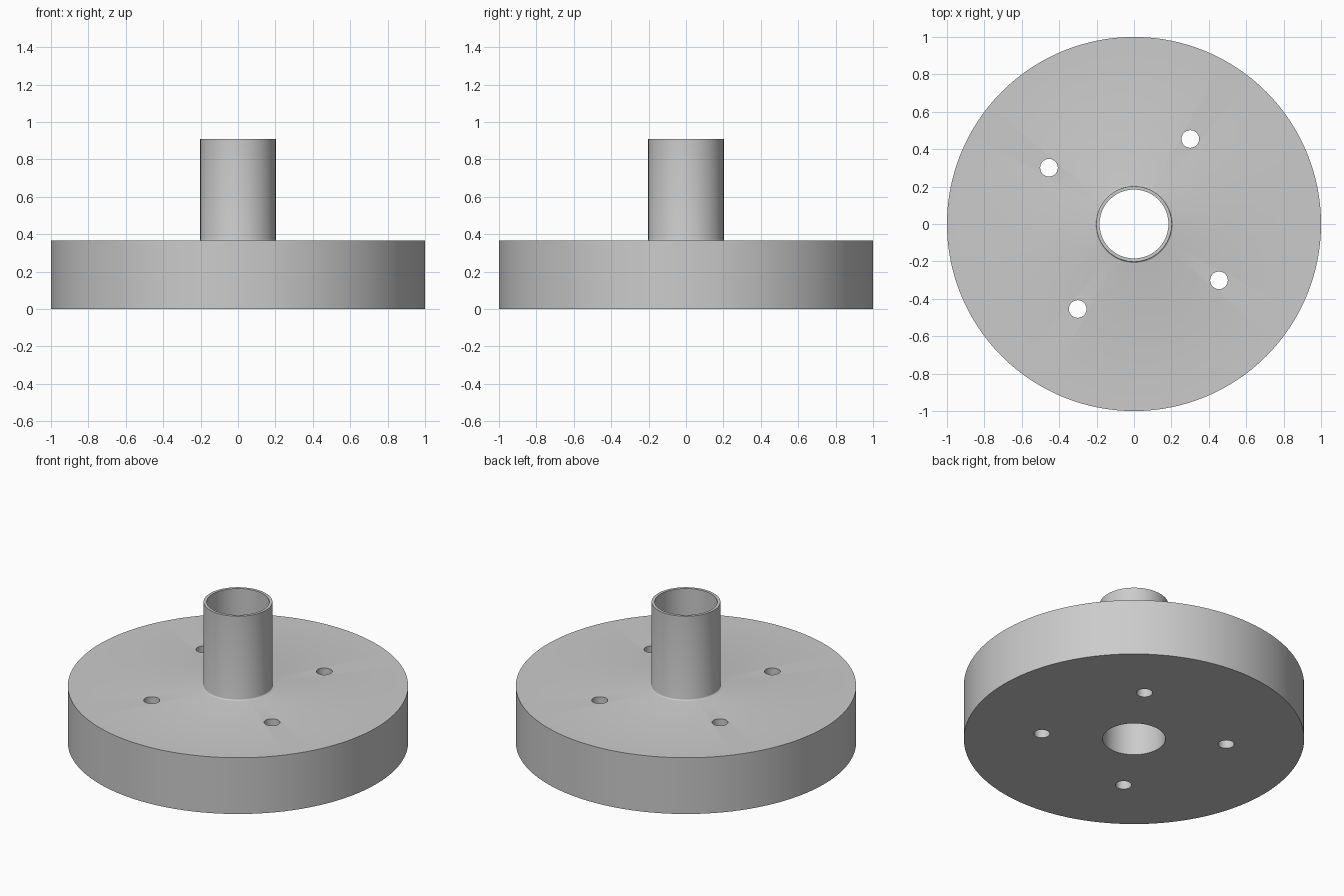
import bpy, bmesh
from math import radians, cos, sin, tau

cube = bpy.data.objects.get("Cube")
if cube:
    bpy.data.objects.remove(cube)

grey = bpy.data.materials.new("machined grey")
grey.use_nodes = True
colour = (0.6, 0.6, 0.6, 1)
grey.diffuse_color = colour
grey.node_tree.nodes["Principled BSDF"].inputs["Base Color"].default_value = colour

RADIUS, THICKNESS, HEIGHT = 1.0, 0.365, 0.91
TUBE, BORE, FILLET = 0.202, 0.184, 0.008


def lathe(name, profile, sides):
    """Revolve a closed (radius, z) profile around z."""
    bm = bmesh.new()
    rings = [[bm.verts.new((r * cos(tau * i / sides), r * sin(tau * i / sides), z))
              for r, z in profile] for i in range(sides)]
    n = len(profile)
    for i in range(sides):
        a, b = rings[i], rings[(i + 1) % sides]
        for j in range(n):
            k = (j + 1) % n
            bm.faces.new((a[j], b[j], b[k], a[k]))
    bmesh.ops.recalc_face_normals(bm, faces=bm.faces)
    mesh = bpy.data.meshes.new(name)
    bm.to_mesh(mesh)
    bm.free()
    mesh.materials.append(grey)
    obj = bpy.data.objects.new(name, mesh)
    bpy.context.collection.objects.link(obj)
    return obj


# Disc and hollow neck, joined by a small fillet
fillet = [(TUBE + FILLET * (1 - sin(radians(a))), THICKNESS + FILLET * (1 - cos(radians(a))))
          for a in (0, 30, 60, 90)]
flange = lathe("flange", [(BORE, 0), (RADIUS, 0), (RADIUS, THICKNESS)] + fillet
               + [(TUBE, HEIGHT), (BORE, HEIGHT)], 128)

# Four bolt holes on a turned bolt circle
for i in range(4):
    angle = radians(56.5 + 90 * i)
    bpy.ops.mesh.primitive_cylinder_add(
        vertices=48, radius=0.047, depth=1,
        location=(0.545 * cos(angle), 0.545 * sin(angle), THICKNESS / 2))
    cutter = bpy.context.object
    cutter.name = f"bolt_hole_cutter_{i + 1}"
    cutter.data.materials.append(grey)
    cutter.hide_render = True
    cutter.hide_set(True)
    cut = flange.modifiers.new(f"bolt hole {i + 1}", "BOOLEAN")
    cut.operation = "DIFFERENCE"
    cut.solver = "EXACT"
    cut.object = cutter

# Bake the holes, then smooth the round walls and keep the rims sharp
bpy.ops.object.select_all(action="DESELECT")
flange.select_set(True)
bpy.context.view_layer.objects.active = flange
for cut in list(flange.modifiers):
    cutter = cut.object
    bpy.ops.object.modifier_apply(modifier=cut.name)
    bpy.data.objects.remove(cutter)
bpy.ops.object.shade_smooth_by_angle(angle=radians(35))
